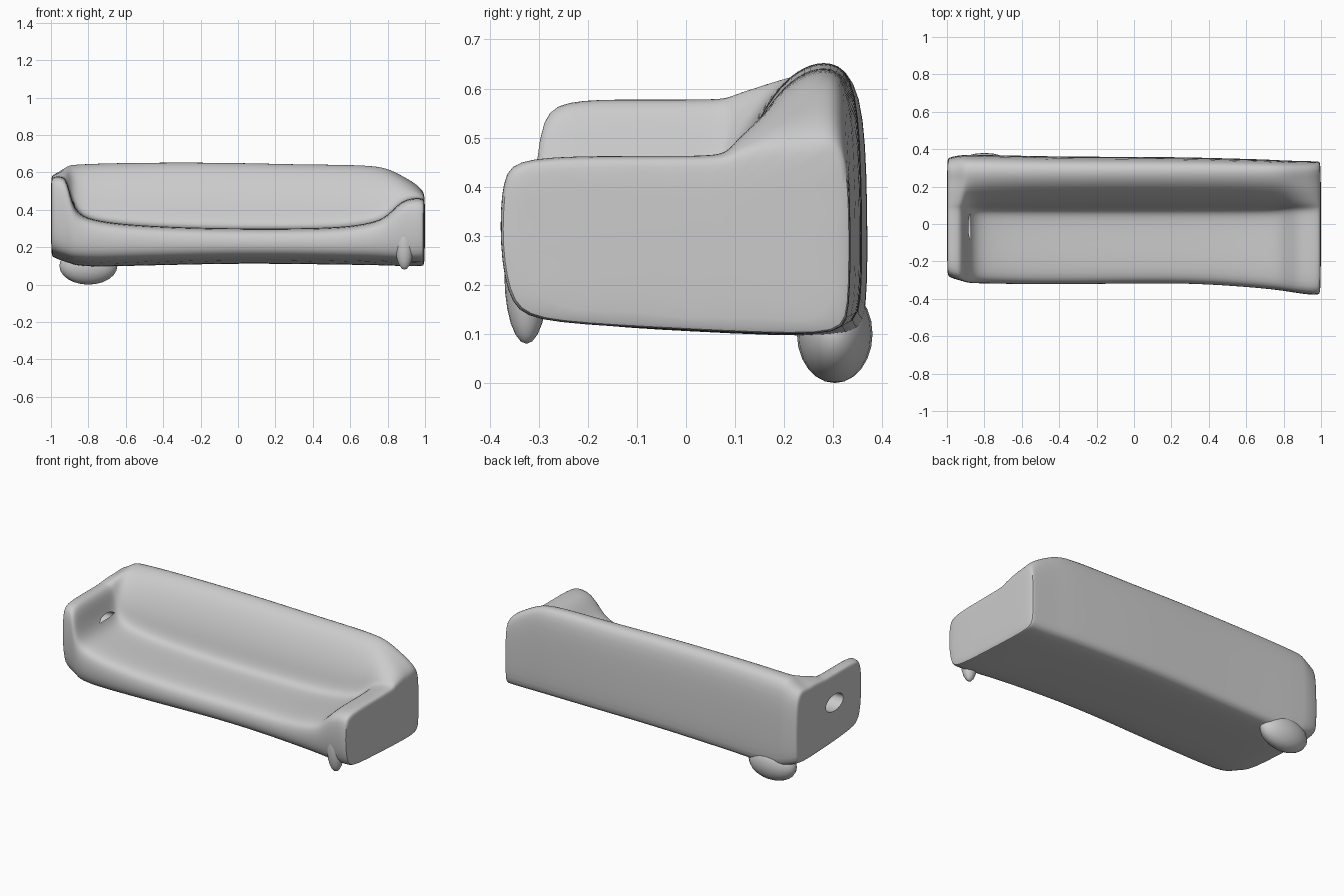
import bpy, bmesh, math

if "Cube" in bpy.data.objects:
    bpy.data.objects.remove(bpy.data.objects["Cube"])

def active(ob):
    bpy.ops.object.select_all(action='DESELECT')
    ob.select_set(True)
    bpy.context.view_layer.objects.active = ob

# Cross-section (y, z): front face, seat, sloping backrest, rear face, underside
def profile(f, s, t, k, b):
    r = t - s
    return [(f + .09, b + .022), (f + .02, b + .05), (f, (b + s) / 2), (f + .005, s - .04),
            (f + .04, s), (-.1, s), (.03, s), (.08, s + .06 * r), (.10, s + .36 * r),
            (.14, s + .64 * r), (.19, s + .87 * r), (.24, t - .005), (.295, t + .007),
            (k - .008, t - .03), (k, .36), (k, b + .03), (k - .025, b - .008), (0, b + .008)]

# Stations: x, front y, seat or arm height, back height, rear y, underside z
stations = [
    (-1.0, -.27, .56, .57, .345, .16),
    (-.993, -.285, .575, .585, .355, .15),
    (-.95, -.30, .58, .605, .365, .13),
    (-.91, -.31, .565, .635, .37, .12),
    (-.88, -.32, .385, .64, .37, .105),
    (-.78, -.32, .345, .645, .37, .095),
    (-.60, -.325, .32, .65, .365, .10),
    (-.30, -.325, .305, .652, .36, .107),
    (0, -.32, .30, .65, .36, .113),
    (.30, -.32, .30, .642, .357, .111),
    (.55, -.335, .305, .64, .35, .107),
    (.72, -.35, .33, .635, .345, .105),
    (.80, -.36, .365, .62, .34, .102),
    (.87, -.372, .45, .585, .338, .10),
    (.95, -.382, .465, .54, .336, .10),
    (.99, -.38, .46, .50, .335, .10),
    (1.0, -.37, .445, .47, .33, .108),
]

# Sofa shell: smooth loft along x with both arms included
bm = bmesh.new()
rings = [[bm.verts.new((x, y, z)) for y, z in profile(*p)] for x, *p in stations]
n = len(rings[0])
for a, c in zip(rings, rings[1:]):
    for i in range(n):
        bm.faces.new((a[i], a[(i + 1) % n], c[(i + 1) % n], c[i]))
bm.faces.new(rings[0])
bm.faces.new(rings[-1])
bmesh.ops.recalc_face_normals(bm, faces=bm.faces)
me = bpy.data.meshes.new("sofa_body")
bm.to_mesh(me)
bm.free()
body = bpy.data.objects.new("sofa_body", me)
bpy.context.collection.objects.link(body)
active(body)
body.modifiers.new("soften", 'SUBSURF').levels = 2
bpy.ops.object.modifier_apply(modifier="soften")

# Oval opening through the left arm
bpy.ops.mesh.primitive_cylinder_add(vertices=20, radius=1, depth=2,
                                    location=(-.98, -.01, .40),
                                    rotation=(0, math.pi / 2, 0))
cutter = bpy.context.object
cutter.name = "arm_opening_cutter"
cutter.scale = (.05, .085, .105)
cutter.hide_render = True
active(body)
m = body.modifiers.new("opening", 'BOOLEAN')
m.operation = 'DIFFERENCE'
m.object = cutter
bpy.ops.object.modifier_apply(modifier="opening")
bpy.data.objects.remove(cutter)
bpy.ops.object.shade_smooth_by_angle(angle=math.radians(40))

# Rounded rear foot and small pointed front foot
def foot(name, loc, scale):
    bpy.ops.mesh.primitive_uv_sphere_add(segments=20, ring_count=12, radius=1, location=loc)
    ob = bpy.context.object
    ob.name = name
    ob.scale = scale
    bpy.ops.object.shade_smooth()

foot("rear_foot", (-.80, .303, .10), (.155, .077, .10))
foot("front_foot", (.89, -.325, .22), (.05, .045, .14))
